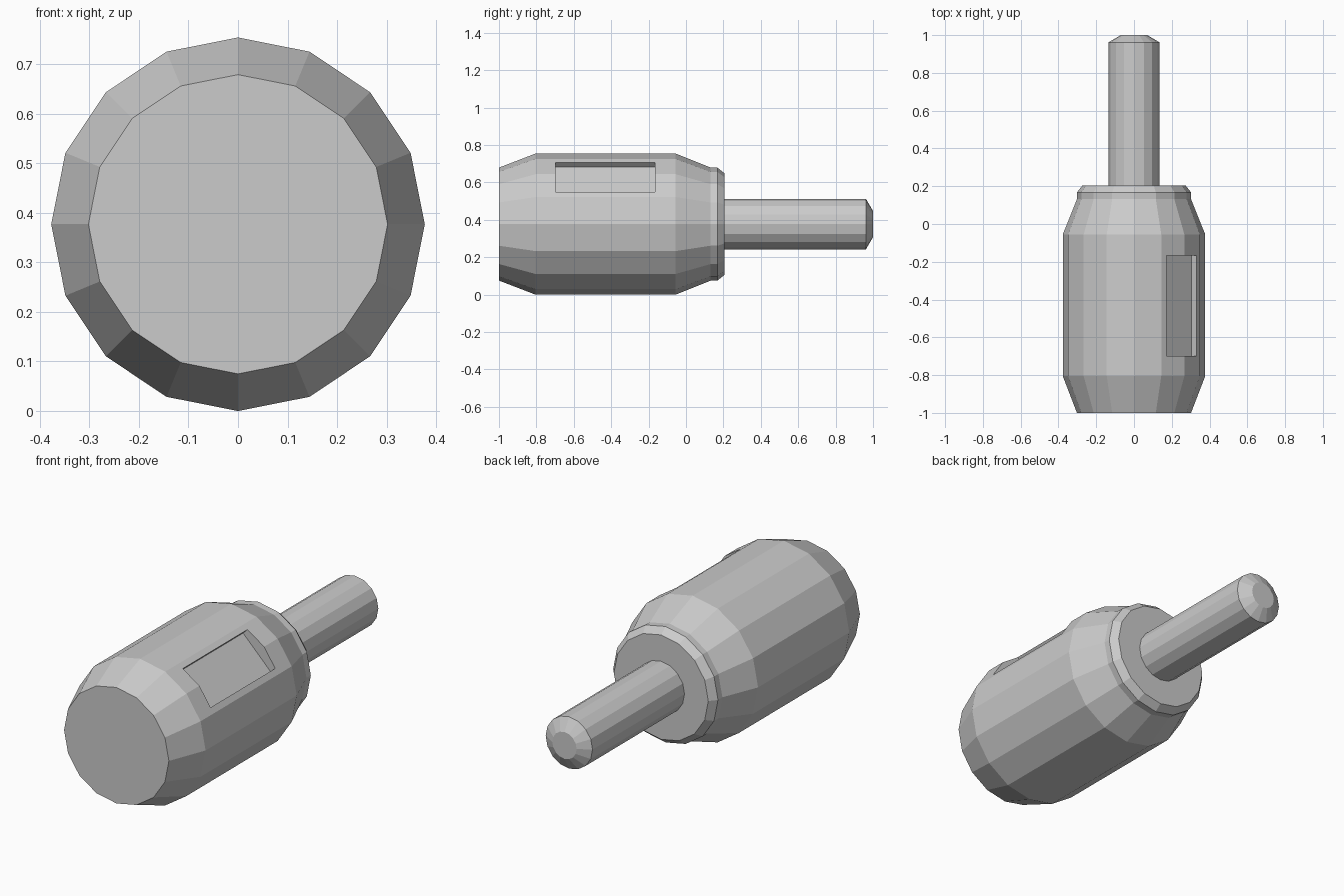
import bpy, bmesh, math
from mathutils import Matrix

if "Cube" in bpy.data.objects:
    bpy.data.objects.remove(bpy.data.objects["Cube"])

SIDES = 16
R = 0.377          # body radius, also the height of the axis


def lathe(name, profile, cap_start=True):
    """Spin (y, radius) points around the y-direction axis at z = R."""
    bm = bmesh.new()
    rings = []
    for y, r in profile:
        rings.append([bm.verts.new((r * math.cos(2 * math.pi * i / SIDES), y,
                                    R + r * math.sin(2 * math.pi * i / SIDES)))
                      for i in range(SIDES)])
    for a, b in zip(rings, rings[1:]):
        for i in range(SIDES):
            j = (i + 1) % SIDES
            bm.faces.new((a[i], b[i], b[j], a[j]))
    if cap_start:
        bm.faces.new(rings[0])
    bm.faces.new(rings[-1][::-1])
    bmesh.ops.recalc_face_normals(bm, faces=bm.faces)
    return finish(name, bm)


def finish(name, bm):
    me = bpy.data.meshes.new(name)
    bm.to_mesh(me)
    bm.free()
    ob = bpy.data.objects.new(name, me)
    bpy.context.collection.objects.link(ob)
    return ob


# Barrel-shaped body with tapered ends and a chamfered collar
body = lathe("body", [(-1, 0.302), (-0.805, R), (-0.055, R),
                      (0.132, 0.302), (0.168, 0.302), (0.205, 0.272)])

# Shaft with chamfered tip
lathe("shaft", [(0.205, 0.135), (0.962, 0.135), (1.0, 0.07)], cap_start=False)

# Shallow rectangular pocket cut at 45 degrees into the upper right side
floor, height = 0.319, 0.2
bm = bmesh.new()
bmesh.ops.create_cube(bm, size=1, matrix=(
    Matrix.Translation((0, -0.432, R)) @ Matrix.Rotation(math.radians(45), 4, 'Y')
    @ Matrix.Translation((0, 0, floor + height / 2))
    @ Matrix.Diagonal((0.226, 0.532, height, 1))))
cutter = finish("pocket_cutter", bm)
cutter.hide_render = True
cutter.hide_viewport = False
cutter.display_type = 'WIRE'

cut = body.modifiers.new("pocket", 'BOOLEAN')
cut.operation = 'DIFFERENCE'
cut.solver = 'EXACT'
cut.object = cutter
bpy.context.view_layer.objects.active = body
body.select_set(True)
bpy.ops.object.modifier_apply(modifier=cut.name)
bpy.data.objects.remove(cutter, do_unlink=True)
